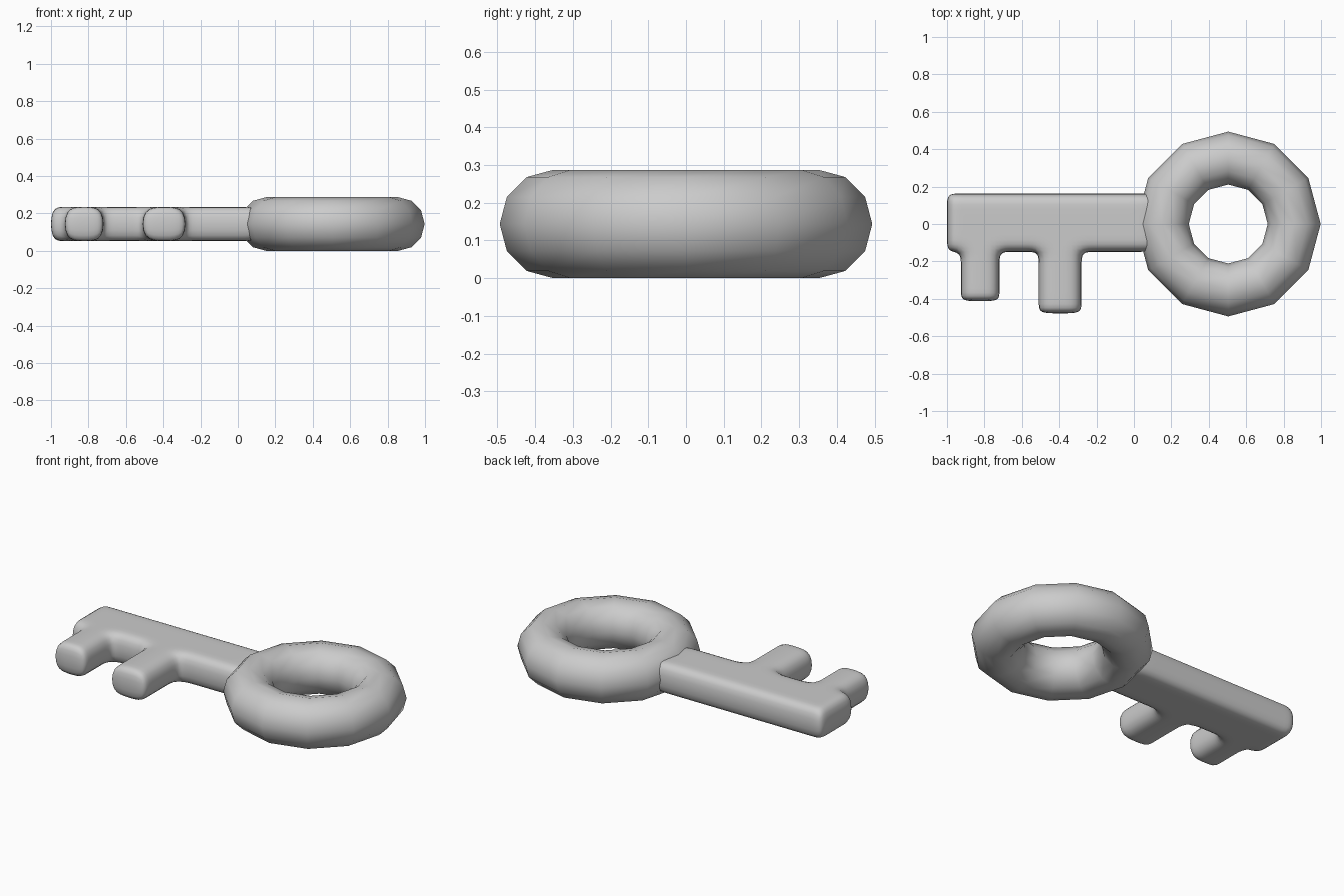
import bpy, bmesh

if "Cube" in bpy.data.objects:
    bpy.data.objects.remove(bpy.data.objects["Cube"])

ZC = 0.1435  # mid height of the whole key

# Ring handle: 12 x 12 torus
bpy.ops.mesh.primitive_torus_add(location=(0.504, 0, ZC), major_radius=0.3525,
                                 minor_radius=0.1415, major_segments=12, minor_segments=12)
ring = bpy.context.object
ring.name = "ring_handle"
ring.scale.z = 1.014
bpy.ops.object.shade_smooth()

# Shaft and teeth: one subdivided cage laid out on a grid of cells
xs = [-1.003, -0.93, -0.8225, -0.715, -0.655, -0.575, -0.515, -0.395, -0.275, -0.215, 0.0, 0.17]
shaft_ys = [0.166, 0.09, -0.07, -0.152]
tooth_ends = {1: -0.415, 2: -0.415, 3: -0.415, 6: -0.48, 7: -0.48, 8: -0.48}
tooth_cells = (1, 2, 6, 7)
HALF = 0.0915

bm = bmesh.new()
verts = {}


def vert(i, j, side):
    if (i, j, side) not in verts:
        if j < 4:
            y = shaft_ys[j]
        else:
            end = tooth_ends[i]
            y = (-0.215, end + 0.055, end)[j - 4]
        verts[i, j, side] = bm.verts.new((xs[i], y, ZC + side * HALF))
    return verts[i, j, side]


cells = {(i, j) for i in range(len(xs) - 1) for j in range(3)}
cells |= {(i, j) for i in tooth_cells for j in range(3, 6)}
for i, j in cells:
    corners = [(i, j), (i, j + 1), (i + 1, j + 1), (i + 1, j)]
    bm.faces.new([vert(*c, 1) for c in corners])
    bm.faces.new([vert(*c, -1) for c in reversed(corners)])
    # side walls wherever the neighbouring cell is empty
    neighbours = [(i - 1, j), (i, j + 1), (i + 1, j), (i, j - 1)]
    for k, n in enumerate(neighbours):
        if n not in cells:
            a, b = corners[k], corners[(k + 1) % 4]
            bm.faces.new([vert(*b, 1), vert(*a, 1), vert(*a, -1), vert(*b, -1)])
bmesh.ops.recalc_face_normals(bm, faces=bm.faces)

mesh = bpy.data.meshes.new("shaft_with_teeth")
bm.to_mesh(mesh)
bm.free()
mesh.shade_smooth()
shaft = bpy.data.objects.new("shaft_with_teeth", mesh)
bpy.context.collection.objects.link(shaft)
sub = shaft.modifiers.new("rounding", 'SUBSURF')
sub.levels = sub.render_levels = 2
